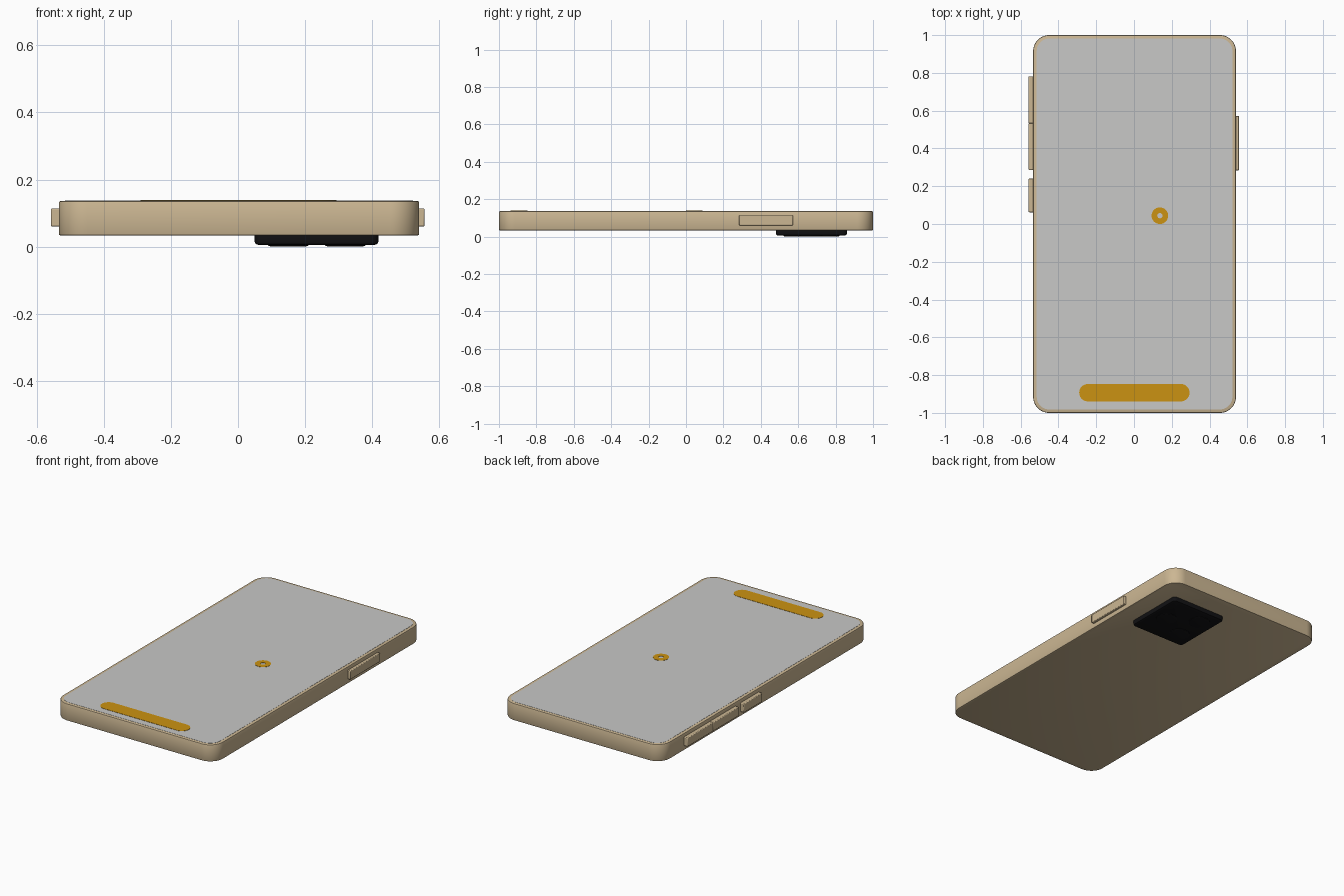
import bpy, bmesh, math

if "Cube" in bpy.data.objects:
    bpy.data.objects.remove(bpy.data.objects["Cube"])


def material(name, rgb):
    m = bpy.data.materials.new(name)
    m.diffuse_color = (*rgb, 1)
    m.use_nodes = True
    m.node_tree.nodes["Principled BSDF"].inputs["Base Color"].default_value = m.diffuse_color
    return m


TAN = material("warm tan", (0.60, 0.47, 0.29))
GREY = material("light grey", (0.58, 0.58, 0.57))
GOLD = material("amber", (0.60, 0.29, 0.006))
BLACK = material("black", (0.006, 0.006, 0.007))


def finish(name, bm, mat):
    bmesh.ops.recalc_face_normals(bm, faces=bm.faces)
    me = bpy.data.meshes.new(name)
    bm.to_mesh(me)
    bm.free()
    me.materials.append(mat)
    ob = bpy.data.objects.new(name, me)
    bpy.context.collection.objects.link(ob)
    bpy.context.view_layer.objects.active = ob
    ob.select_set(True)
    bpy.ops.object.shade_smooth_by_angle(angle=math.radians(32))
    ob.select_set(False)
    return ob


def outline(cx, cy, hx, hy, r, n):
    pts = []
    for q, (sx, sy) in enumerate(((1, 1), (-1, 1), (-1, -1), (1, -1))):
        for i in range(n + 1):
            a = math.pi / 2 * (q + i / n)
            pts.append((cx + sx * (hx - r) + r * math.cos(a),
                        cy + sy * (hy - r) + r * math.sin(a)))
    return pts


def slab(name, cx, cy, hx, hy, r, levels, mat, n=10):
    """Rounded slab; levels are (inset, z) from bottom to top."""
    bm = bmesh.new()
    rings = [[bm.verts.new((x, y, z)) for x, y in
              outline(cx, cy, hx - d, hy - d, r - d, n)] for d, z in levels]
    for a, b in zip(rings, rings[1:]):
        for i in range(len(a)):
            j = (i + 1) % len(a)
            bm.faces.new((a[i], a[j], b[j], b[i]))
    bm.faces.new(rings[0][::-1])
    bm.faces.new(rings[-1])
    return finish(name, bm, mat)


def button(name, side, x_out, y0, y1):
    bm = bmesh.new()
    bmesh.ops.create_cube(bm, size=1)
    x_in = side * 0.51
    for v in bm.verts:
        v.co.x = x_out if v.co.x * side > 0 else x_in
        v.co.y = y1 if v.co.y > 0 else y0
        v.co.z = 0.114 if v.co.z > 0 else 0.06
    ob = finish(name, bm, TAN)
    b = ob.modifiers.new("soft edges", "BEVEL")
    b.width, b.segments = 0.004, 2


# Body with softened rims
slab("phone_body", 0.003, 0, 0.537, 1.0, 0.085,
     [(0.005, 0.033), (0.0015, 0.0345), (0, 0.038), (0, 0.131), (0.0015, 0.1345), (0.005, 0.136)], TAN, 14)

# Screen plate and its painted marks
slab("screen", 0.003, 0, 0.518, 0.982, 0.067, [(0, 0.1355), (0, 0.137)], GREY, 14)
slab("dock_bar", 0.002, -0.893, 0.292, 0.046, 0.0455, [(0, 0.1368), (0, 0.1385)], GOLD)

bm = bmesh.new()
N = 32
rings = []
for r, z in ((0.014, 0.1368), (0.044, 0.1368), (0.044, 0.1385), (0.014, 0.1385)):
    rings.append([bm.verts.new((0.137 + r * math.cos(2 * math.pi * i / N),
                                0.044 + r * math.sin(2 * math.pi * i / N), z)) for i in range(N)])
for k in range(4):
    a, b = rings[k], rings[(k + 1) % 4]
    for i in range(N):
        j = (i + 1) % N
        bm.faces.new((a[i], a[j], b[j], b[i]))
finish("ring_icon", bm, GOLD)

# Side buttons
button("volume_up_button", -1, -0.558, 0.533, 0.782)
button("volume_down_button", -1, -0.558, 0.286, 0.533)
button("mute_button", -1, -0.558, 0.062, 0.24)
button("power_button", 1, 0.556, 0.284, 0.572)

# Camera island under the body, with shallow lenses
slab("camera_island", 0.234, 0.67, 0.185, 0.19, 0.022,
     [(0.012, 0.005), (0.0035, 0.0085), (0, 0.016), (0, 0.036)], BLACK, 6)
for i, (x, y) in enumerate(((0.15, 0.76), (0.15, 0.58), (0.32, 0.67))):
    slab(f"camera_lens_{i + 1}", x, y, 0.06, 0.06, 0.0599, [(0.006, 0.001), (0, 0.003), (0, 0.008)], BLACK, 8)
